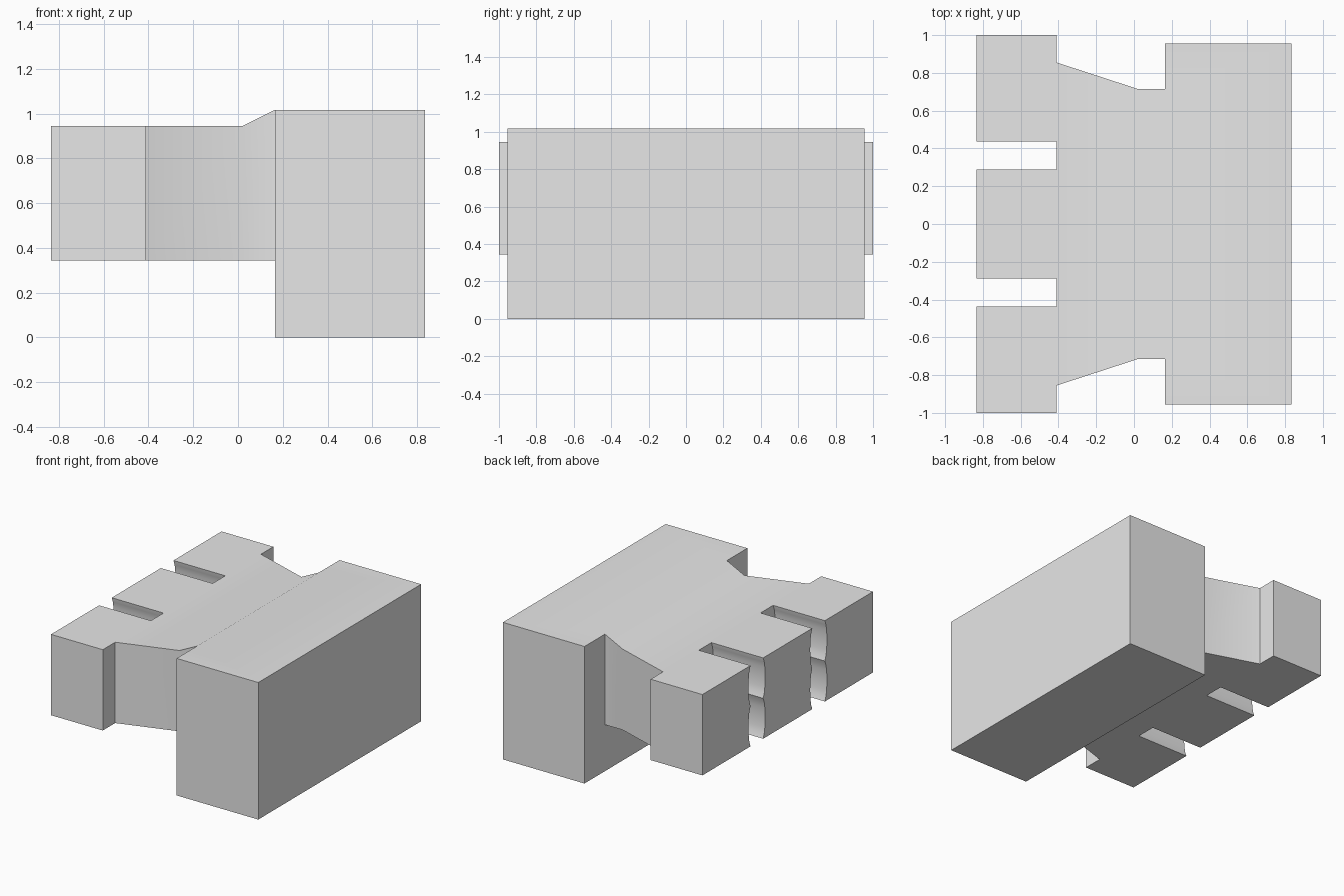
import bpy, bmesh, math

if "Cube" in bpy.data.objects:
    bpy.data.objects.remove(bpy.data.objects["Cube"], do_unlink=True)

grey = bpy.data.materials.new("plain grey")
grey.use_nodes = True
colour = (0.8, 0.8, 0.8, 1)
grey.diffuse_color = colour
grey.node_tree.nodes["Principled BSDF"].inputs["Base Color"].default_value = colour

BOTTOM, TOP, BLOCK_TOP = 0.345, 0.945, 1.017
NECK_X, BLOCK_X, END_X = 0.02, 0.165, 0.835
STEP_X = -0.41


def prism(bm, points, offset):
    """Extrude a closed outline by an offset and return its side faces."""
    base = bm.faces.new([bm.verts.new(p) for p in points])
    geom = bmesh.ops.extrude_face_region(bm, geom=[base], use_keep_orig=True)["geom"]
    bmesh.ops.translate(bm, vec=offset, verts=[g for g in geom if isinstance(g, bmesh.types.BMVert)])


def make_object(name, bm):
    bmesh.ops.recalc_face_normals(bm, faces=bm.faces)
    mesh = bpy.data.meshes.new(name)
    bm.to_mesh(mesh)
    bm.free()
    mesh.materials.append(grey)
    obj = bpy.data.objects.new(name, mesh)
    bpy.context.collection.objects.link(obj)
    return obj


def combine(target, other, operation):
    """Apply a boolean and discard the operand."""
    mod = target.modifiers.new(operation.lower(), "BOOLEAN")
    mod.object, mod.operation, mod.solver = other, operation, "EXACT"
    bpy.context.view_layer.objects.active = target
    bpy.ops.object.modifier_apply(modifier=mod.name)
    bpy.data.objects.remove(other, do_unlink=True)


# Toothed plate with a tapering neck
half = [(NECK_X, 0.715), (STEP_X, 0.855), (STEP_X, 1.0), (-END_X, 1.0)]
outline = half + [(x, -y) for x, y in reversed(half)]
bm = bmesh.new()
prism(bm, [(x, y, BOTTOM) for x, y in outline], (0, 0, TOP - BOTTOM))

# Ramp rising from the neck to the block
bm.faces.ensure_lookup_table()
neck_end = next(f for f in bm.faces if all(abs(v.co.x - NECK_X) < 1e-4 for v in f.verts))
ramp = bmesh.ops.extrude_face_region(bm, geom=[neck_end])["geom"]
for v in (g for g in ramp if isinstance(g, bmesh.types.BMVert)):
    v.co.x = BLOCK_X
    if v.co.z > BOTTOM + 0.1:
        v.co.z = BLOCK_TOP
if neck_end.is_valid:
    bm.faces.remove(neck_end)
body = make_object("connector_body", bm)

# Slots between the teeth, each with two stacked hollow lobes
STEPS = 8
lobe_height = (TOP - BOTTOM) / 2
wall = [(0.074, BOTTOM - 0.05)]
for lobe in range(2):
    for i in range(STEPS + (lobe == 1)):
        t = i / STEPS
        bulge = 0.024 * max(math.sin(math.pi * t), 0) ** 0.6
        wall.append((0.074 + bulge, BOTTOM + lobe_height * (lobe + t)))
wall.append((0.074, TOP + 0.05))
for centre in (-0.362, 0.362):
    bm = bmesh.new()
    section = wall + [(-y, z) for y, z in reversed(wall)]
    prism(bm, [(-0.9, centre + y, z) for y, z in section], (0.9 + STEP_X, 0, 0))
    cutter = make_object("slot_cutter", bm)
    cutter.hide_render = True
    combine(body, cutter, "DIFFERENCE")

# Tall end block
bm = bmesh.new()
block_outline = [(BLOCK_X, -0.955), (END_X, -0.955), (END_X, 0.955), (BLOCK_X, 0.955)]
prism(bm, [(x, y, 0) for x, y in block_outline], (0, 0, BLOCK_TOP))
combine(body, make_object("end_block", bm), "UNION")

# Soft shading with sharp corners
bpy.ops.object.select_all(action="DESELECT")
body.select_set(True)
bpy.context.view_layer.objects.active = body
bpy.ops.object.shade_smooth_by_angle(angle=math.radians(30))
